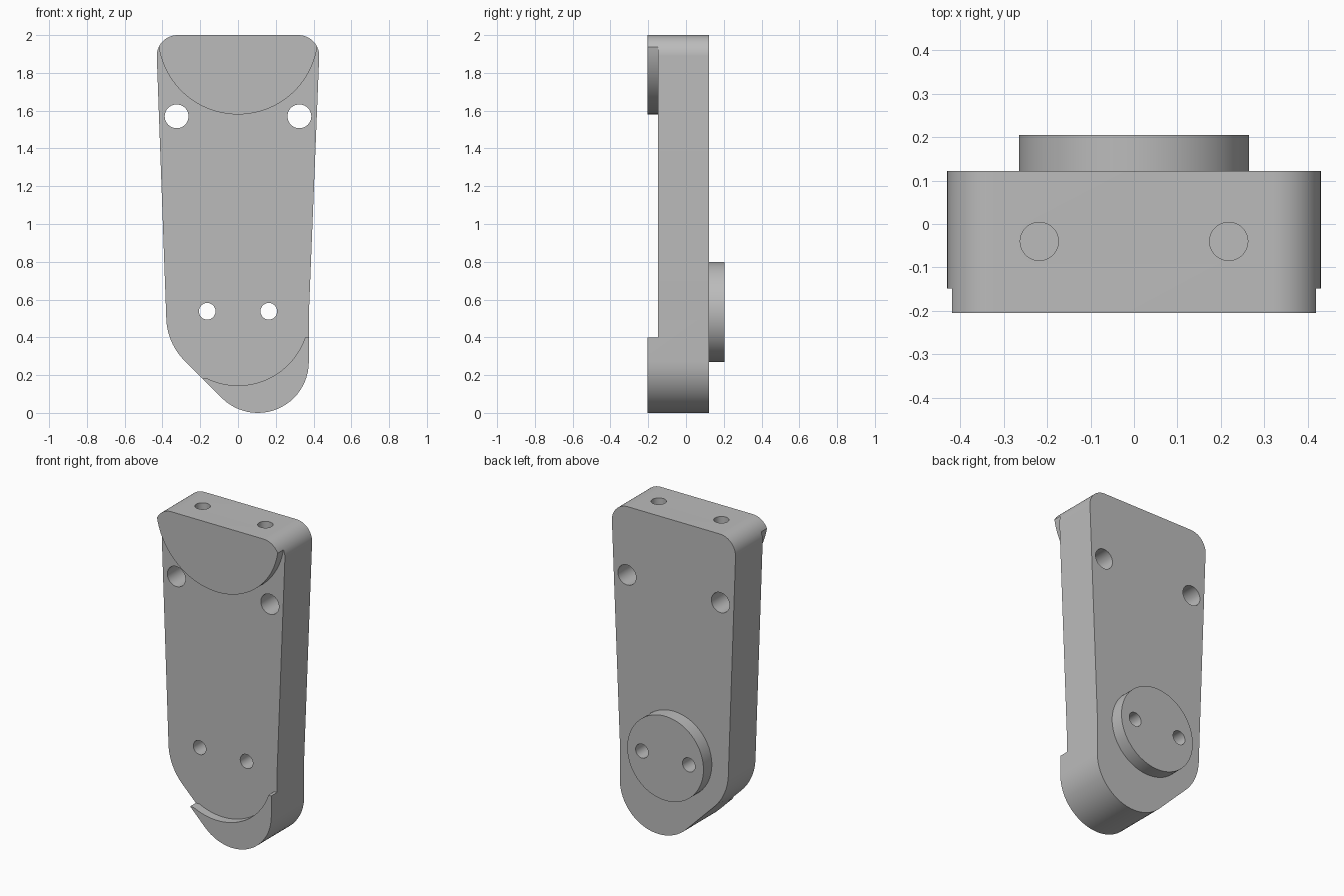
import bpy, bmesh
from math import radians, cos, sin
from mathutils import Matrix

cube = bpy.data.objects.get("Cube")
if cube:
    bpy.data.objects.remove(cube)

FRONT, RECESS, BACK, BOSS_BACK = -0.205, -0.148, 0.122, 0.205

grey = bpy.data.materials.new("plain grey")
grey.use_nodes = True
colour = (0.5, 0.5, 0.5, 1)
grey.diffuse_color = colour
grey.node_tree.nodes["Principled BSDF"].inputs["Base Color"].default_value = colour


def arc(cx, cz, r, start, end, steps=24):
    angles = [radians(start + (end - start) * i / steps) for i in range(steps + 1)]
    return [(cx + r * cos(a), cz + r * sin(a)) for a in angles]


def finish(bm, name):
    bmesh.ops.recalc_face_normals(bm, faces=bm.faces)
    mesh = bpy.data.meshes.new(name)
    bm.to_mesh(mesh)
    bm.free()
    mesh.materials.append(grey)
    obj = bpy.data.objects.new(name, mesh)
    bpy.context.collection.objects.link(obj)
    return obj


def prism(name, profile, y0, y1):
    """Extrude an x-z profile along y."""
    bm = bmesh.new()
    face = bm.faces.new([bm.verts.new((x, y0, z)) for x, z in profile])
    side = bmesh.ops.extrude_face_region(bm, geom=[face])["geom"]
    verts = [g for g in side if isinstance(g, bmesh.types.BMVert)]
    bmesh.ops.translate(bm, verts=verts, vec=(0, y1 - y0, 0))
    return finish(bm, name)


def cylinder(name, r, depth, centre, axis="Y", sides=48):
    bm = bmesh.new()
    turn = Matrix.Rotation(radians(90), 4, "X") if axis == "Y" else Matrix()
    bmesh.ops.create_cone(bm, cap_ends=True, segments=sides, radius1=r, radius2=r,
                          depth=depth, matrix=Matrix.Translation(centre) @ turn)
    return finish(bm, name)


def cut(obj, cutters):
    bpy.context.view_layer.objects.active = obj
    for c in cutters:
        mod = obj.modifiers.new("cut", "BOOLEAN")
        mod.operation, mod.solver, mod.object = "DIFFERENCE", "EXACT", c
        bpy.ops.object.modifier_apply(modifier=mod.name)


# Tapered plate with rounded top corners and an offset round foot
outline = (arc(0.105, 0.27, 0.27, 225, 360) + [(0.375, 0.52)]
           + arc(0.32, 1.89, 0.11, 0, 90, 12) + arc(-0.32, 1.89, 0.11, 90, 180, 12)
           + arc(-0.05, 0.51, 0.33, 180, 225, 12))
body = prism("body_plate", outline, FRONT, BACK)

# Shallow front recess between two arcs
recess_profile = (arc(0, 0.52, 0.375, 244, 341.3, 40) + [(0.7, 0.4), (0.7, 1.94)]
                  + arc(0, 2.005, 0.425, -8.8, -171.2, 48) + [(-0.7, 1.94), (-0.7, 0.183)])
recess = prism("recess_cutter", recess_profile, FRONT - 0.1, RECESS)

# Round boss on the back
boss = cylinder("back_boss", 0.265, BOSS_BACK - BACK, (0, (BACK + BOSS_BACK) / 2, 0.535), sides=96)

# Bolt holes
upper, lower, top = [], [], []
for s in (-1, 1):
    upper.append(cylinder("upper_hole_cutter", 0.063, 1, (s * 0.325, 0, 1.57)))
    lower.append(cylinder("lower_hole_cutter", 0.044, 1, (s * 0.163, 0, 0.538)))
    top.append(cylinder("top_hole_cutter", 0.044, 0.5, (s * 0.218, -0.04, 2), "Z"))

cut(body, [recess] + upper + lower + top)
cut(boss, lower)
for c in [recess] + upper + lower + top:
    bpy.data.objects.remove(c)

# Smooth the rounded walls, keep the edges sharp
for obj in (body, boss):
    bpy.ops.object.select_all(action="DESELECT")
    obj.select_set(True)
    bpy.context.view_layer.objects.active = obj
    bpy.ops.object.shade_smooth_by_angle(angle=radians(30))
